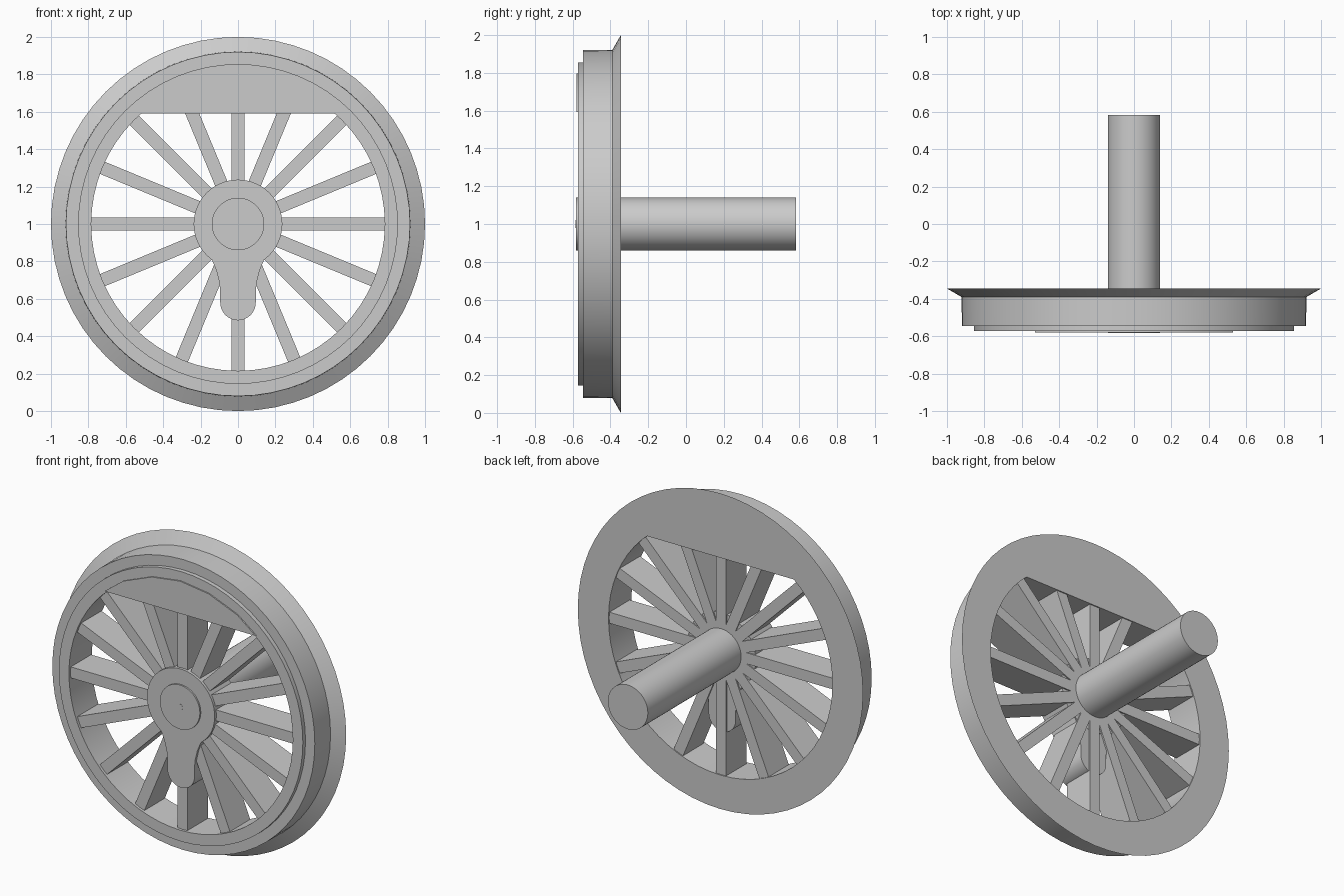
import bpy, bmesh, math
from mathutils import Vector

if "Cube" in bpy.data.objects:
    bpy.data.objects.remove(bpy.data.objects["Cube"])

CZ = 1.0        # height of the wheel centre
SEG = 64

grey = bpy.data.materials.new("plain_grey")
grey.diffuse_color = (0.6, 0.6, 0.6, 1)
grey.use_nodes = True
grey.node_tree.nodes["Principled BSDF"].inputs["Base Color"].default_value = grey.diffuse_color


def finish(name, bm, smooth=True):
    bmesh.ops.recalc_face_normals(bm, faces=bm.faces[:])
    me = bpy.data.meshes.new(name)
    bm.to_mesh(me)
    bm.free()
    ob = bpy.data.objects.new(name, me)
    bpy.context.collection.objects.link(ob)
    me.materials.append(grey)
    if smooth:
        bpy.ops.object.select_all(action='DESELECT')
        ob.select_set(True)
        bpy.context.view_layer.objects.active = ob
        bpy.ops.object.shade_smooth_by_angle(angle=math.radians(25))
    return ob


def add_prism(bm, pts, y0, y1):
    """Extrude an outline given as (x, height above centre) along y."""
    f = bm.faces.new([bm.verts.new((x, y0, CZ + z)) for x, z in pts])
    r = bmesh.ops.extrude_face_region(bm, geom=[f])
    for v in r["geom"]:
        if isinstance(v, bmesh.types.BMVert):
            v.co.y = y1


def prism(name, pts, y0, y1):
    bm = bmesh.new()
    add_prism(bm, pts, y0, y1)
    return finish(name, bm)


def circle(r, n=SEG):
    return [(r * math.cos(2 * math.pi * i / n), r * math.sin(2 * math.pi * i / n))
            for i in range(n)]


# Rim, tread and flange: closed (radius, y) profile turned around the axle
profile = [(1.0, -0.345), (0.922, -0.39), (0.92, -0.545), (0.855, -0.545),
           (0.855, -0.572), (0.785, -0.572), (0.785, -0.345)]
bm = bmesh.new()
rings = [[bm.verts.new((x, y, CZ + z)) for x, z in circle(r)] for r, y in profile]
for k in range(len(rings)):
    a, b = rings[k], rings[(k + 1) % len(rings)]
    for i in range(SEG):
        j = (i + 1) % SEG
        bm.faces.new((a[i], a[j], b[j], b[i]))
finish("wheel_rim", bm)

# Sixteen straight spokes
bm = bmesh.new()
for i in range(16):
    t = math.radians(22.5 * i)
    c, s = math.cos(t), math.sin(t)
    box = [(0.1, -0.035), (0.79, -0.035), (0.79, 0.035), (0.1, 0.035)]
    add_prism(bm, [(c * x - s * z, s * x + c * z) for x, z in box], -0.555, -0.352)
finish("spokes", bm, smooth=False)

# Hub, axle and the small centre mark
prism("hub", circle(0.237), -0.572, -0.36)
prism("axle", circle(0.14, 48), -0.582, 0.582)
prism("centre_mark", circle(0.02, 24), -0.584, -0.57)

# Crank boss hanging from the hub, with a rounded end
right = [(0.08, -0.15), (0.14, -0.19), (0.115, -0.25), (0.1, -0.31), (0.095, -0.36)]
arc = [(0.095 * math.cos(a), -0.42 - 0.095 * math.sin(a))
       for a in (math.pi * i / 16 for i in range(17))]
left = [(-x, z) for x, z in reversed(right)]
prism("crank_boss", right + arc + left, -0.571, -0.362)

# Counterweight filling the top of the wheel
half = [(0.53, 0.592), (0.4, 0.69), (0.2, 0.77)]
outline = half + [(0, 0.797)] + [(-x, z) for x, z in reversed(half)]
prism("counterweight", outline, -0.58, -0.345)
